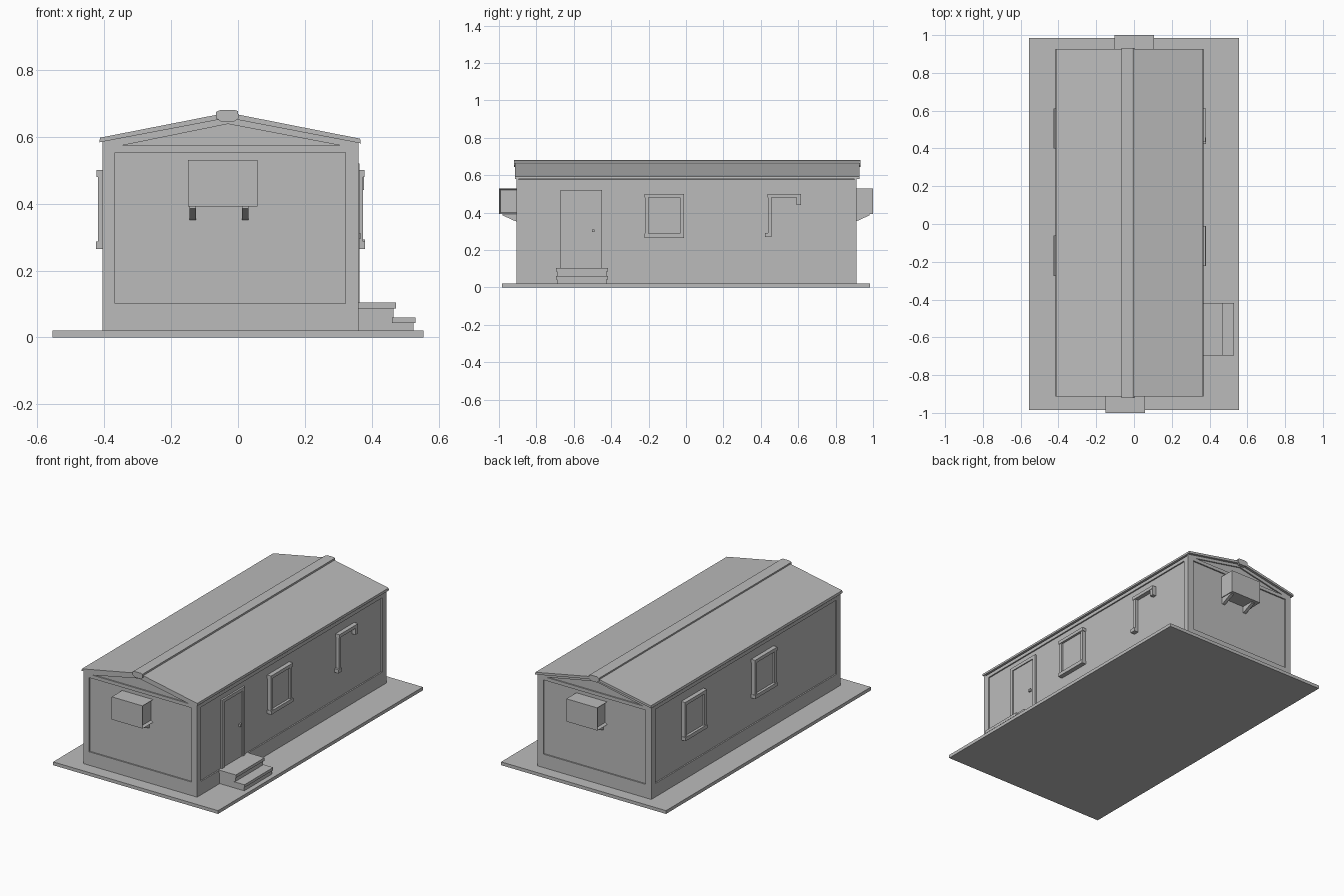
import bpy, bmesh, math

if "Cube" in bpy.data.objects:
    bpy.data.objects.remove(bpy.data.objects["Cube"])

mat = bpy.data.materials.new("plain grey")
mat.diffuse_color = (0.5, 0.5, 0.5, 1)
mat.use_nodes = True
mat.node_tree.nodes["Principled BSDF"].inputs["Base Color"].default_value = mat.diffuse_color

CX = -0.0225                       # house centre line
X0, X1, Y0, Y1 = -0.405, 0.36, -0.907, 0.912


def finish(name, bm):
    bmesh.ops.recalc_face_normals(bm, faces=bm.faces)
    me = bpy.data.meshes.new(name)
    bm.to_mesh(me)
    bm.free()
    me.materials.append(mat)
    ob = bpy.data.objects.new(name, me)
    bpy.context.collection.objects.link(ob)
    return ob


def box(name, x0, x1, y0, y1, z0, z1):
    bm = bmesh.new()
    bmesh.ops.create_cube(bm, size=1)
    for v in bm.verts:
        v.co = (x1 if v.co.x > 0 else x0, y1 if v.co.y > 0 else y0, z1 if v.co.z > 0 else z0)
    return finish(name, bm)


def prism(name, pts, a, b, axis="y"):
    """Extrude a profile: (x, z) along y, or (y, z) along x."""
    bm = bmesh.new()
    place = (lambda p, t: (p[0], t, p[1])) if axis == "y" else (lambda p, t: (t, p[0], p[1]))
    f = bm.faces.new([bm.verts.new(place(p, a)) for p in pts])
    ext = bmesh.ops.extrude_face_region(bm, geom=[f])["geom"]
    step = (0, b - a, 0) if axis == "y" else (b - a, 0, 0)
    bmesh.ops.translate(bm, vec=step, verts=[v for v in ext if isinstance(v, bmesh.types.BMVert)])
    return finish(name, bm)


# Slab and skirting
box("ground_slab", -0.555, 0.555, -0.985, 0.985, 0, 0.02)
box("skirting", X0, X1, Y0, Y1, 0.02, 0.102)

# Recessed wall core with gable top
D = 0.008
prism("walls", [(X0 + D, 0.1), (X1 - D, 0.1), (X1 - D, 0.578), (-0.03, 0.655), (X0 + D, 0.578)],
      Y0 + D, Y1 - D)

# Corner posts and top band frame the wall panels
W = 0.038
for nx, xa, xb in (("left", X0, X0 + W), ("right", X1 - W, X1)):
    for ny, ya, yb in (("front", Y0, Y0 + W), ("back", Y1 - W, Y1)):
        box(f"{ny}_{nx}_corner_post", xa, xb, ya, yb, 0.1, 0.555)
box("top_band", X0, X1, Y0, Y1, 0.553, 0.574)

# Roof shell, gable trims and ridge cap
prism("roof", [(-0.415, 0.583), (-0.03, 0.656), (0.367, 0.58), (0.365, 0.594),
               (-0.03, 0.672), (-0.412, 0.597)], -0.913, 0.927)
for nm, ya, yb in (("front", Y0, Y0 + 0.012), ("back", Y1 - 0.012, Y1)):
    prism(nm + "_gable_trim", [(X0, 0.57), (-0.35, 0.573), (-0.03, 0.638), (0.31, 0.573), (X1, 0.57),
                               (X1, 0.582), (-0.03, 0.658), (X0, 0.585)], ya, yb)
prism("ridge_cap", [(-0.066, 0.655), (-0.05, 0.645), (-0.012, 0.645), (0.002, 0.655),
                    (0.0, 0.676), (-0.01, 0.68), (-0.052, 0.68), (-0.066, 0.674)], -0.92, 0.932)


# Window: raised frame, sill, head and glass
def window(name, side, ya, yb, z0=0.27, z1=0.5, glass=True):
    wall = X1 if side > 0 else X0

    def bar(part, out, *yz):
        xs = sorted((wall - side * 0.012, wall + side * out))
        box(f"{name}_{part}", *xs, *yz)

    bar("head", 0.018, ya, yb, z1 - 0.02, z1)
    bar("front_jamb", 0.014, ya + 0.003, ya + 0.022, z0, z1 - 0.02)
    if glass:
        bar("back_jamb", 0.014, yb - 0.022, yb - 0.003, z0, z1 - 0.02)
        bar("sill", 0.02, ya, yb, z0 - 0.005, z0 + 0.017)
        bar("glass", 0.004, ya + 0.02, yb - 0.02, z0 + 0.015, z1 - 0.018)
    else:                          # open bracket shape: short far leg, foot at the bottom
        bar("short_leg", 0.016, yb - 0.024, yb, z1 - 0.06, z1 - 0.02)
        bar("foot", 0.02, ya - 0.012, ya + 0.022, z0, z0 + 0.022)


window("right_window", 1, -0.222, -0.01)
window("right_open_frame", 1, 0.435, 0.615, glass=False)
window("left_front_window", -1, -0.275, -0.06)
window("left_back_window", -1, 0.4, 0.612)

# Door with frame and handle
for nm, ya in (("front", -0.672), ("back", -0.472)):
    box(f"door_{nm}_jamb", X1 - 0.01, X1 + 0.003, ya, ya + 0.023, 0.1, 0.52)
box("door_head", X1 - 0.01, X1 + 0.003, -0.672, -0.449, 0.5, 0.52)
box("door_leaf", X1 - 0.01, X1 - 0.003, -0.65, -0.47, 0.1, 0.502)
box("door_handle", X1 - 0.005, X1 + 0.008, -0.503, -0.488, 0.295, 0.31)

# Door steps with overhanging treads
box("upper_step", X1 - 0.005, 0.465, -0.69, -0.425, 0.02, 0.09)
box("upper_tread", X1 - 0.005, 0.472, -0.695, -0.418, 0.086, 0.104)
box("lower_step", 0.46, 0.525, -0.69, -0.425, 0.02, 0.045)
box("lower_tread", 0.46, 0.53, -0.695, -0.418, 0.043, 0.06)


# Air conditioner with a recessed side grille on two brackets
def cooler(name, turn):
    parts = []
    bm = bmesh.new()
    bmesh.ops.create_cube(bm, size=1)
    for v in bm.verts:
        v.co = (0.058 if v.co.x > 0 else -0.15, -0.89 if v.co.y > 0 else -1.0,
                0.53 if v.co.z > 0 else 0.392)
    bm.faces.ensure_lookup_table()
    grille = [f for f in bm.faces if f.calc_center_median().x > 0.05]
    bmesh.ops.inset_region(bm, faces=grille, thickness=0.012)
    bmesh.ops.translate(bm, vec=(-0.015, 0, 0), verts=grille[0].verts[:])
    parts.append(finish(name + "_case", bm))
    for nm, x in (("left", -0.145), ("right", 0.012)):
        parts.append(prism(f"{name}_{nm}_bracket",
                           [(-0.895, 0.35), (-0.915, 0.355), (-0.98, 0.385), (-0.98, 0.395), (-0.895, 0.395)],
                           x, x + 0.02, "x"))
    if turn:                       # half turn about the house centre
        for ob in parts:
            ob.rotation_euler.z = math.pi
            ob.location.x = 2 * CX


cooler("front_cooler", False)
cooler("back_cooler", True)
